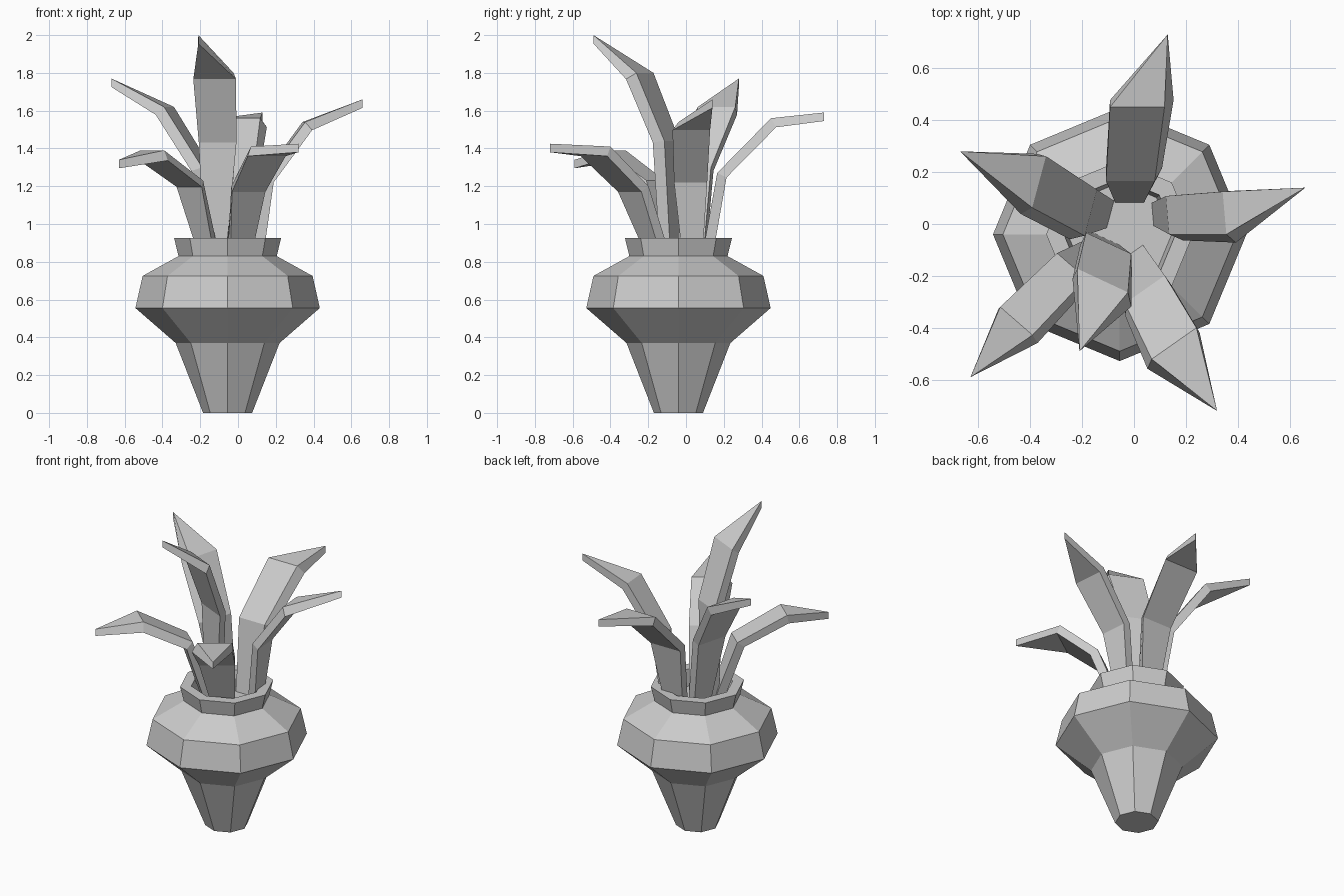
import bpy, math
from mathutils import Vector as V

if "Cube" in bpy.data.objects:
    bpy.data.objects.remove(bpy.data.objects["Cube"])

CX, CY, N = -0.055, -0.04, 8


def mesh(name, verts, faces):
    me = bpy.data.meshes.new(name)
    me.from_pydata([tuple(v) for v in verts], [], faces)
    me.update()
    ob = bpy.data.objects.new(name, me)
    bpy.context.collection.objects.link(ob)
    return ob


# eight-sided pot turned from a (radius, height) profile, closed by the soil inside
profile = [(.13, 0), (.275, .37), (.488, .555), (.45, .725), (.26, .83),
           (.283, .925), (.215, .925), (.2, .82)]
verts = [V((CX + r * math.cos(k * math.tau / N), CY + r * math.sin(k * math.tau / N), z))
         for r, z in profile for k in range(N)]
faces = [(i * N + k, i * N + (k + 1) % N, (i + 1) * N + (k + 1) % N, (i + 1) * N + k)
         for i in range(len(profile) - 1) for k in range(N)]
faces += [tuple(reversed(range(N))), tuple(range(len(verts) - N, len(verts)))]
mesh("pot", verts, faces)


# bent slab leaf with one bevelled long side (skew +1 = right, -1 = left) and a pointed tip
def leaf(name, path, facing, width, skew, thick=0.055):
    pts = [V(p) for p in path]
    a = math.radians(facing)
    right = V((math.sin(a), -math.cos(a), 0))
    verts = []
    for i, p in enumerate(pts[:-1]):
        t = (pts[i + 1] - pts[max(i - 1, 0)]).normalized()
        up = right.cross(t).normalized()
        h = width * (.5, .88, 1)[i] / 2
        s = .035 * (.4, .8, 1)[i]
        rt = h - (s if skew > 0 else 0)
        lt = h - (s if skew < 0 else 0)
        verts += [p - right * lt, p + right * rt,
                  p + right * h - up * thick, p - right * h - up * thick]
    verts += [pts[-1], pts[-1] - V((0, 0, .045))]
    faces = [(3, 2, 1, 0)]
    for b in (0, 4):
        faces += [(b + k, b + (k + 1) % 4, b + 4 + (k + 1) % 4, b + 4 + k) for k in range(4)]
    faces += [(8, 9, 12), (9, 10, 13, 12), (10, 11, 13), (11, 8, 12, 13)]
    mesh(name, verts, faces)


# six leaves: base, knee, shoulder and tip of each
leaf("front_leaf", [(-.10, -.06, .8), (-.085, -.08, 1.44), (-.105, -.225, 1.80), (-.21, -.49, 2)],
     -115, .25, -1)
leaf("back_leaf", [(-.01, .08, .8), (0, .165, 1.27), (.03, .45, 1.56), (.13, .73, 1.59)],
     90, .245, 1)
leaf("right_leaf", [(.07, .03, .8), (.13, .02, 1.24), (.35, .025, 1.54), (.66, .14, 1.66)],
     5, .2, 1)
leaf("left_leaf", [(-.09, .03, .8), (-.17, .03, 1.30), (-.37, .145, 1.62), (-.67, .28, 1.77)],
     165, .24, -1)
leaf("front_left_leaf", [(-.12, -.08, .8), (-.23, -.17, 1.23), (-.44, -.385, 1.39), (-.63, -.59, 1.34)],
     -131, .2, -1)
leaf("front_right_leaf", [(-.02, -.11, .8), (.03, -.26, 1.2), (.14, -.47, 1.41), (.32, -.72, 1.425)],
     -55, .245, 1)
